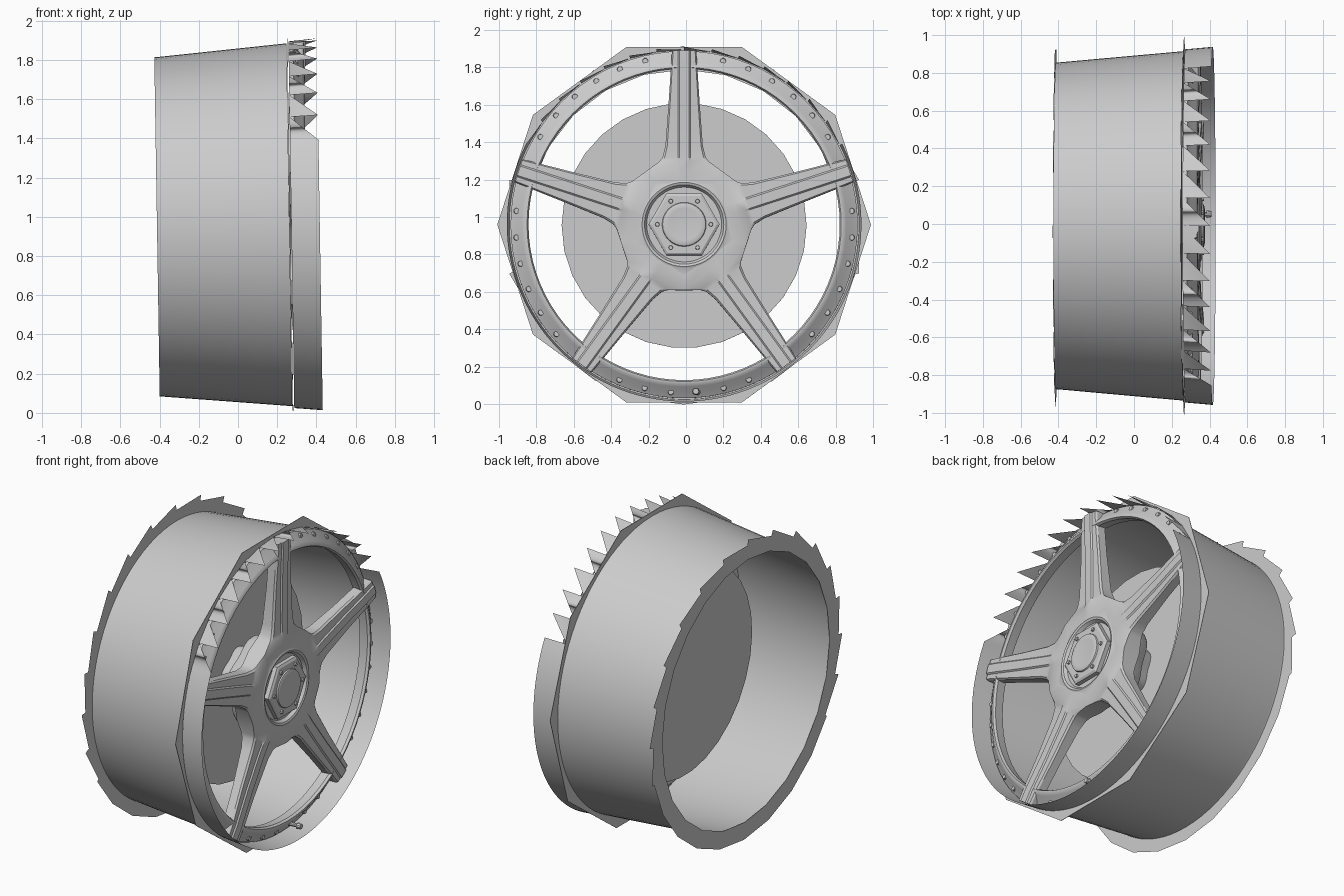
import bpy, bmesh, math
from mathutils import Matrix

cube = bpy.data.objects.get("Cube")
if cube:
    bpy.data.objects.remove(cube, do_unlink=True)

grey = bpy.data.materials.new("alloy_grey")
grey.use_nodes = True
COLOR = (0.6, 0.6, 0.6, 1)
grey.diffuse_color = COLOR
grey.node_tree.nodes["Principled BSDF"].inputs["Base Color"].default_value = COLOR

# The axle runs along x, leaning slightly for camber
PLACE = Matrix.Translation((0, -0.01, 0.955)) @ Matrix.Rotation(-0.016, 4, 'Y')
rad = math.radians


def polar(x, r, deg):
    return (x, r * math.cos(rad(deg)), r * math.sin(rad(deg)))


def finish(name, bm, angle=35):
    bmesh.ops.remove_doubles(bm, verts=bm.verts, dist=1e-5)
    bmesh.ops.recalc_face_normals(bm, faces=bm.faces)
    bm.transform(PLACE)
    mesh = bpy.data.meshes.new(name)
    bm.to_mesh(mesh)
    bm.free()
    mesh.materials.append(grey)
    obj = bpy.data.objects.new(name, mesh)
    bpy.context.collection.objects.link(obj)
    bpy.ops.object.select_all(action='DESELECT')
    obj.select_set(True)
    bpy.context.view_layer.objects.active = obj
    if angle:
        bpy.ops.object.shade_smooth_by_angle(angle=rad(angle))


def skin(bm, rows, close_rows=False, close_cols=False):
    """Bridge rows of points with quads."""
    grid = [[bm.verts.new(p) for p in row] for row in rows]
    n, m = len(grid), len(grid[0])
    for i in range(n if close_rows else n - 1):
        for j in range(m if close_cols else m - 1):
            a, b = grid[i], grid[(i + 1) % n]
            k = (j + 1) % m
            bm.faces.new((a[j], a[k], b[k], b[j]))
    return grid


def lathe(name, profile, sides=80, start=0, angle=35, closed=False, lobe=0):
    """Turn a profile of (x, radius) round the axle, with optional five lobes."""
    bm = bmesh.new()
    rows = []
    for i in range(sides):
        deg = start + i * 360 / sides
        swell = 1 + lobe * math.cos(rad(5 * (deg - 90)))
        rows.append([polar(x, r * swell, deg) for x, r in profile])
    skin(bm, rows, True, closed)
    finish(name, bm, angle)


# Barrel with an inner and an outer wall
lathe("barrel", [(-0.405, 0.865), (0.262, 0.925), (0.262, 0.91), (-0.405, 0.845)], closed=True)

# Ten-sided plate behind the outer lip
lathe("outer_plate", [(0.264, 0.999), (0.267, 0.999), (0.267, 0.92), (0.264, 0.92)],
      sides=10, angle=0, closed=True)

# Inner flange: shallow saw teeth above, plain below
bm = bmesh.new()
STEP = 15
rows = []
for i in range(360 // STEP):
    deg = i * STEP
    plain = 200 <= deg <= 340
    for d, r in ((0, 0.95 if plain else 0.968), (STEP - 0.4, 0.95 if plain else 0.932)):
        rows.append([polar(-0.415, 0.84, deg + d), polar(-0.415, r, deg + d)])
skin(bm, rows, True)
finish("inner_flange", bm, 0)
lathe("flange_bead", [(-0.413, 0.865), (-0.404, 0.865), (-0.404, 0.845), (-0.413, 0.845)],
      closed=True)

# Outer lip: full band below, triangular teeth along the top
bm = bmesh.new()
SEG = 9
X0, X1, R0, R1 = 0.272, 0.417, 0.935, 0.948
for i in range(360 // SEG):
    a, b = i * SEG, (i + 1) * SEG
    if 27 <= a < 153:
        pts = [polar(X0, R0, a), polar(X0, R0, b), polar(X1, R1, b)]
        bm.faces.new([bm.verts.new(p) for p in pts])
    else:
        for k in range(3):
            c, d = a + k * SEG / 3, a + (k + 1) * SEG / 3
            skin(bm, [[polar(X0, R0, c), polar(X1, R1, c)],
                      [polar(X0, R0, d), polar(X1, R1, d)]])
finish("outer_lip", bm)

# Rivet ring, falling away towards the lip
lathe("rivet_ring", [(0.275, 0.928), (0.295, 0.928), (0.312, 0.9), (0.338, 0.868),
                     (0.35, 0.85), (0.35, 0.84), (0.335, 0.832), (0.275, 0.84)], closed=True)


def stud(bm, x, r, deg, radius, length, sides=10):
    """Small peg pointing outward along the axle."""
    spot = Matrix.Translation(polar(x + length / 2, r, deg)) @ Matrix.Rotation(rad(90), 4, 'Y')
    bmesh.ops.create_cone(bm, cap_ends=True, segments=sides, radius1=radius,
                          radius2=radius * 0.8, depth=length, matrix=spot)


bm = bmesh.new()
for sector in range(5):
    for k in range(6):
        stud(bm, 0.298, 0.898, 54 + 72 * sector + (k - 2.5) * 9.05, 0.018, 0.022)
finish("rivets", bm)

bm = bmesh.new()
stud(bm, 0.3, 0.895, -86, 0.014, 0.08)
stud(bm, 0.37, 0.895, -86, 0.02, 0.025)
finish("valve_stem", bm)

# Five spokes, lofted from stations of (radius, half width, front, back, edge drop)
stations = [(0.22, 0.16, 0.345, 0.23, 0.001), (0.283, 0.206, 0.345, 0.23, 0.001),
            (0.336, 0.133, 0.345, 0.24, 0.014), (0.36, 0.115, 0.344, 0.245, 0.018),
            (0.42, 0.1, 0.343, 0.255, 0.02), (0.65, 0.083, 0.348, 0.275, 0.02),
            (0.85, 0.07, 0.358, 0.285, 0.02), (0.93, 0.065, 0.358, 0.29, 0.02)]
bm = bmesh.new()
for s in range(5):
    turn = Matrix.Rotation(rad(90 + 72 * s), 4, 'X')
    rows = []
    for u, w, front, back, drop in stations:
        half = [(w, back), (w, front - drop), (w * 0.9, front - drop * 0.45),
                (0.034, front - drop * 0.4), (0.026, front)]
        section = half + [(-v, x) for v, x in reversed(half)]
        rows.append([turn @ Matrix.Translation((x, u, v)).to_translation() for v, x in section])
    grid = skin(bm, rows, close_cols=True)
    bm.faces.new(grid[-1])
finish("spokes", bm, 30)

# Hub centre with a groove, hexagonal nut and domed cap
lathe("hub_centre", [(0.23, 0), (0.23, 0.28), (0.344, 0.28), (0.344, 0.235), (0.35, 0.225),
                     (0.345, 0.212), (0.325, 0.2), (0.325, 0)], sides=48)
lathe("hex_nut", [(0.32, 0.19), (0.352, 0.19), (0.36, 0.175), (0.36, 0)], sides=6, angle=20)
lathe("centre_cap", [(0.355, 0.12), (0.368, 0.115), (0.374, 0.1), (0.371, 0.085), (0.376, 0)],
      sides=32)
bm = bmesh.new()
for k in range(6):
    stud(bm, 0.355, 0.143, 60 * k, 0.013, 0.015, 8)
finish("hub_bolts", bm)

# Lobed hub carrier and brake disc behind the spokes
lathe("hub_carrier", [(0.005, 0.16), (0.08, 0.175), (0.1, 0.235), (0.12, 0.25), (0.24, 0.27)],
      sides=60, lobe=0.08)
lathe("brake_disc", [(0.0, 0), (0.0, 0.655), (0.006, 0.655), (0.006, 0)],
      sides=30, angle=20)
